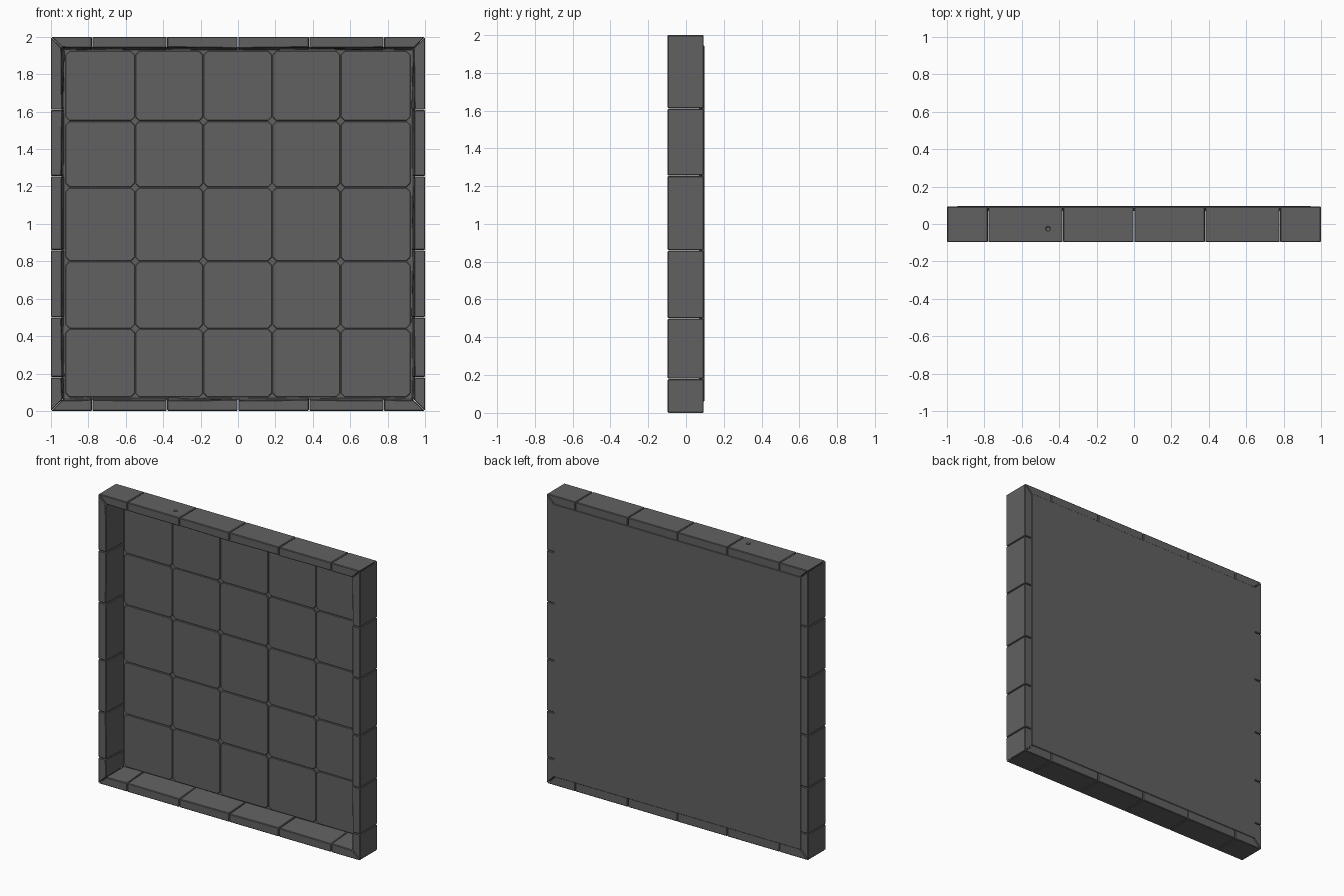
import bpy, bmesh, random
from mathutils import Matrix, Vector
from math import pi

if "Cube" in bpy.data.objects:
    bpy.data.objects.remove(bpy.data.objects["Cube"])

random.seed(4)
stone = bpy.data.materials.new("dark grey stone")
stone.diffuse_color = (0.12, 0.12, 0.123, 1)
stone.use_nodes = True
stone.node_tree.nodes["Principled BSDF"].inputs["Base Color"].default_value = stone.diffuse_color


def prism(name, front, back, bevel, matrix=Matrix()):
    """Closed solid between two matching outlines, with chamfered edges."""
    bm = bmesh.new()
    f = [bm.verts.new(p) for p in front]
    b = [bm.verts.new(p) for p in back]
    bm.faces.new(f)
    bm.faces.new(b[::-1])
    n = len(f)
    for i in range(n):
        j = (i + 1) % n
        bm.faces.new((f[j], f[i], b[i], b[j]))
    bmesh.ops.recalc_face_normals(bm, faces=bm.faces)
    if bevel:
        bmesh.ops.bevel(bm, geom=bm.edges[:], offset=bevel, segments=1,
                        affect='EDGES', clamp_overlap=True)
    bm.transform(matrix)
    mesh = bpy.data.meshes.new(name)
    bm.to_mesh(mesh)
    bm.free()
    mesh.materials.append(stone)
    ob = bpy.data.objects.new(name, mesh)
    bpy.context.collection.objects.link(ob)
    return ob


Y0, Y1 = -0.097, 0.093          # frame front and back
GAP = 0.0015                    # half width of the joints
OUT, IN_F, IN_B = 1.0, 0.942, 0.93

CENTRE = Matrix.Translation((0, 0, 1))


def frame_side(name, joints, angle):
    """One row of blocks, mitred at both ends, turned around the centre."""
    m = CENTRE @ Matrix.Rotation(angle, 4, 'Y')
    cuts = [-1] + joints + [1]
    blocks = []
    for i in range(len(cuts) - 1):
        first, last = i == 0, i == len(cuts) - 2

        def outline(y, inner):
            lo = lambda r: -r + GAP if first else cuts[i] + GAP
            hi = lambda r: r - GAP if last else cuts[i + 1] - GAP
            jit = random.uniform(-0.003, 0.003)     # worn inner edge
            return [(lo(OUT), y, OUT), (hi(OUT), y, OUT),
                    (hi(inner), y, inner + jit), (lo(inner), y, inner - jit)]

        blocks.append(prism(f"{name}_block_{i + 1}", outline(Y0, IN_F),
                            outline(Y1, IN_B), 0.004, m))
    return blocks


# Frame of stone blocks
across = [-0.78, -0.38, 0.0, 0.38, 0.78]
upright = [-0.82, -0.50, -0.14, 0.255, 0.61]
top = frame_side("top", across, 0)
frame_side("bottom", across, pi)
frame_side("right", [-z for z in reversed(upright)], pi / 2)
frame_side("left", upright, -pi / 2)

# Small pit in the top edge
bpy.ops.mesh.primitive_uv_sphere_add(segments=10, ring_count=6, radius=0.014,
                                     location=(-0.46, -0.025, 2.002))
pit = bpy.context.object
pit.name = "pit_cutter"
pit.data.materials.append(stone)
pit.hide_render = True
pit.hide_viewport = True
cut = top[1].modifiers.new("pit", 'BOOLEAN')
cut.object = pit
cut.solver = 'EXACT'

# Back plate closing the frame
w, z0, z1 = 0.945, 0.06, 1.945
rect = lambda y: [(-w, y, z0), (w, y, z0), (w, y, z1), (-w, y, z1)]
prism("back_plate", rect(0.080), rect(0.097), 0.003)

# Floor tiles with clipped corners
cols = [-0.923, -0.55, -0.185, 0.183, 0.548, 0.923]
rows = [0.073, 0.44, 0.80, 1.195, 1.55, 1.925]
C = 0.02
for r in range(5):
    for c in range(5):
        xa, xb = cols[c] + GAP, cols[c + 1] - GAP
        za, zb = rows[r] + GAP, rows[r + 1] - GAP
        pts = [(xa + C, za), (xb - C, za), (xb, za + C), (xb, zb - C),
               (xb - C, zb), (xa + C, zb), (xa, zb - C), (xa, za + C)]
        yf = 0.070 + random.uniform(-0.001, 0.001)
        prism(f"floor_tile_{r + 1}_{c + 1}", [(x, yf, z) for x, z in pts],
              [(x, 0.085, z) for x, z in pts], 0.003)
